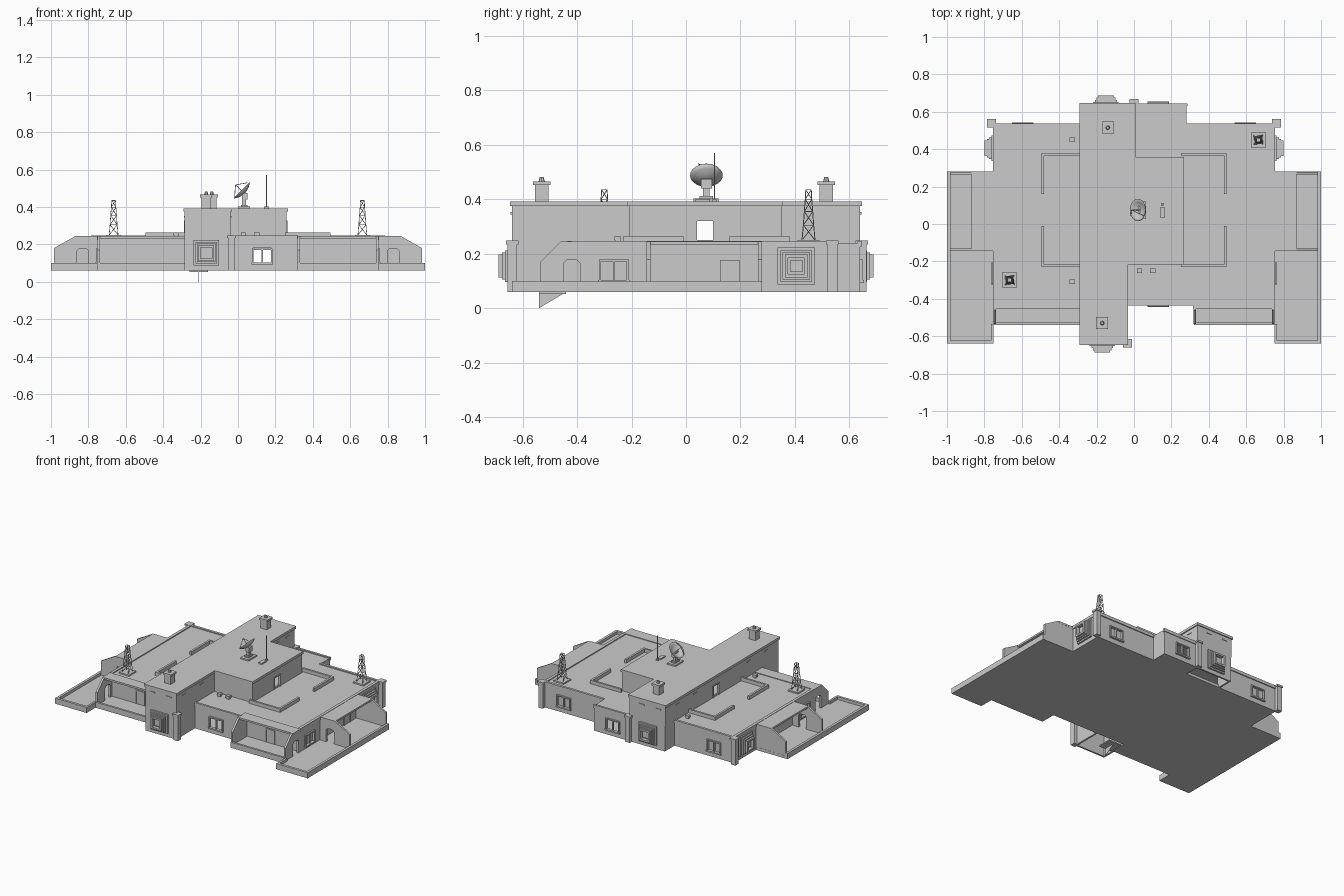
import bpy, bmesh, math
from mathutils import Vector, Matrix

if "Cube" in bpy.data.objects:
    bpy.data.objects.remove(bpy.data.objects["Cube"])


def finish(name, bm, loc=(0, 0, 0), rot=(0, 0, 0)):
    bmesh.ops.recalc_face_normals(bm, faces=bm.faces)
    me = bpy.data.meshes.new(name)
    bm.to_mesh(me)
    bm.free()
    ob = bpy.data.objects.new(name, me)
    ob.location, ob.rotation_euler = loc, rot
    bpy.context.collection.objects.link(ob)
    return ob


def boxes(name, items, loc=(0, 0, 0), turn=0):
    """One mesh from (x0, x1, y0, y1, z0, z1) boxes."""
    bm = bmesh.new()
    for x0, x1, y0, y1, z0, z1 in items:
        m = Matrix.Translation(((x0 + x1) / 2, (y0 + y1) / 2, (z0 + z1) / 2)) \
            @ Matrix.Diagonal((abs(x1 - x0), y1 - y0, z1 - z0, 1))
        bmesh.ops.create_cube(bm, size=1, matrix=m)
    return finish(name, bm, loc, (0, 0, math.radians(turn)))


def flip(items):
    return items + [(-b, -a, *r) for a, b, *r in items]


def prism(name, pts, vec):
    """Closed prism from a flat outline of 3D points."""
    bm = bmesh.new()
    f = bm.faces.new([bm.verts.new(p) for p in pts])
    r = bmesh.ops.extrude_face_region(bm, geom=[f])
    bmesh.ops.translate(bm, vec=vec, verts=[v for v in r['geom'] if isinstance(v, bmesh.types.BMVert)])
    return finish(name, bm)


def shell(name, pts, z0, z1, cutter):
    """Hollow walls with a roof, open below, with openings cut."""
    bm = bmesh.new()
    lo = [bm.verts.new((x, y, z0)) for x, y in pts]
    hi = [bm.verts.new((x, y, z1)) for x, y in pts]
    n = len(pts)
    for i in range(n):
        j = (i + 1) % n
        bm.faces.new((lo[i], lo[j], hi[j], hi[i]))
    bm.faces.new(hi)
    me = bpy.data.meshes.new(name)
    bm.to_mesh(me)
    bm.free()
    ob = bpy.data.objects.new(name, me)
    bpy.context.collection.objects.link(ob)
    s = ob.modifiers.new("thickness", 'SOLIDIFY')
    s.thickness, s.offset, s.use_even_offset = 0.012, -1, True
    b = ob.modifiers.new("openings", 'BOOLEAN')
    b.operation, b.solver, b.object = 'DIFFERENCE', 'EXACT', cutter
    cutter.hide_render = True
    cutter.hide_set(True)
    return ob


def rods(name, pairs, r, loc=(0, 0, 0)):
    bm = bmesh.new()
    for a, b in pairs:
        a, b = Vector(a), Vector(b)
        d = b - a
        m = Matrix.Translation((a + b) / 2) @ d.to_track_quat('Z', 'Y').to_matrix().to_4x4()
        bmesh.ops.create_cone(bm, cap_ends=True, segments=5, radius1=r, radius2=r, depth=d.length, matrix=m)
    return finish(name, bm, loc)


# Main hollow storeys
lower = [(-.75, -.37), (-.285, -.37), (-.285, -.64), (-.04, -.64), (-.04, -.43), (.32, -.43), (.32, -.37),
         (.75, -.37), (.75, .53), (.28, .53), (.28, .64), (-.28, .64), (-.28, .53), (-.75, .53)]
upper = [(-.285, -.64), (-.04, -.64), (-.04, -.21), (.26, -.21), (.26, .35), (0, .35), (0, .64), (-.285, .64)]
back_wins = [(.54, .65), (-.65, -.54)]
cut_low = boxes("window_cutter", [(.08, .18, -.48, -.38, .1, .18), (.08, .18, .6, .7, .1, .18)]
                + [(a, b, .49, .58, .1, .18) for a, b in back_wins]
                + flip([(.7, .8, -.315, -.215, .1, .175)]))
cut_up = boxes("door_cutter", [(-.35, .35, .04, .1, .25, .32)])
shell("ground_storey", lower, .06, .24, cut_low)
shell("upper_storey", upper, .24, .38, cut_up)


# Coping around the upper storey
def grow(pts, d):
    out = []
    for i, p in enumerate(pts):
        a, p, b = Vector(pts[i - 1]), Vector(p), Vector(pts[(i + 1) % len(pts)])
        e, f = (p - a).normalized(), (b - p).normalized()
        out.append((p.x + d * (e.y + f.y), p.y - d * (e.x + f.x)))
    return out


prism("upper_coping", [(x, y, .375) for x, y in grow(upper, .007)], (0, 0, .018))

# Floor slab, leaving the tower ends open below
boxes("floor_slab", flip([(.75, 1, -.64, .28, .06, .08)])
      + [(-.75, .75, -.37, .53, .06, .08), (-.285, .32, -.43, -.37, .06, .08),
         (.32, .75, -.54, -.37, .06, .08), (-.75, -.285, -.54, -.37, .06, .08),
         (0, .28, .53, .64, .06, .08)])
boxes("terrace_curb", flip([(.982, 1, -.64, .28, .06, .1), (.75, 1, -.64, -.622, .06, .1),
                            (.75, .765, -.64, -.535, .06, .1)])
      + [(.32, .75, -.54, -.525, .06, .1), (-.75, -.285, -.54, -.525, .06, .1)])
boxes("roof_rim", flip([(.735, .755, -.37, .535, .225, .247), (.28, .75, .52, .537, .225, .247)])
      + [(0, .285, .63, .645, .225, .247), (-.04, .32, -.435, -.42, .225, .247)])
boxes("terrace_roof", flip([(.75, .87, -.14, .28, .232, .245)])
      + [(.315, .755, -.455, -.37, .232, .245), (-.755, -.285, -.455, -.37, .232, .245)])


# Sloped terrace walls, with or without an arched doorway
def wing_profile(length, flat, low, door):
    pts = [(0, .06)]
    if door:
        a, b, t = *door, .178
        pts += [(a, .08), (a, t - .012), (a + .012, t), (b - .012, t), (b, t - .012), (b, .08)]
    return pts + [(length, .06), (length, low), (flat, .245), (0, .245)]


for s in (-1, 1):
    for y, door in ((-.145, (.05, .11)), (.265, None)):
        prism("side_terrace_wall", [(s * (.75 + d), y, z) for d, z in wing_profile(.235, .12, .18, door)], (0, .014, 0))
    prism("front_terrace_wall", [(s * .745 - .007, -.37 - d, z)
                                 for d, z in wing_profile(.165, .09, .17, (.02, .08))], (.014, 0, 0))
prism("inner_terrace_wall", [(.318, -.37 - d, z) for d, z in wing_profile(.165, .09, .17, None)], (.014, 0, 0))


# Windows: local -y points out of the wall
def window(x, y, turn, glass=True, w=.055, h=.04, z=.139):
    bars = [(-w, -w + .008, -.01, .008, -h, h), (w - .008, w, -.01, .008, -h, h),
            (-w, w, -.01, .008, h - .008, h), (-w - .003, w + .003, -.014, .008, -h - .006, -h + .004),
            (-.004, .004, -.006, .006, -h, h)]
    if glass:
        bars.append((-w, w, .006, .01, -h, h))
    boxes("window_frame", bars, (x, y, z), turn)


window(.13, -.43, 0, False)
window(.13, .64, 180, False)
for s in (-1, 1):
    window(s * .595, .53, 180)
    window(s * .75, -.265, s * 90)


# Doors inside the terraces
def door(x, y, turn):
    boxes("terrace_door", [(-.036, -.03, -.006, .004, .08, .175), (.03, .036, -.006, .004, .08, .175),
                           (-.036, .036, -.006, .004, .17, .178), (-.03, .03, -.002, .002, .08, .17)], (x, y, 0), turn)


for s in (-1, 1):
    door(s * .515, -.37, 0)
    door(s * .75, .16, s * 90)

# Stepped bay windows: nested square frames, each further out
for x, y, turn in ((-.17, -.64, 0), (-.15, .64, 180), (.75, .405, 90), (-.75, .405, -90)):
    parts = []
    for r, i, d in ((.068, .05, .012), (.058, .045, .024), (.05, .038, .036), (.042, .03, .048)):
        parts += [(-r, -i, -d, .002, -r, r), (i, r, -d, .002, -r, r),
                  (-i, i, -d, .002, i, r), (-i, i, -d, .002, -r, -i)]
    parts += [(-.032, .032, -.024, .002, -.032, .032), (-.022, .022, -.032, -.02, -.022, .022)]
    boxes("stepped_bay_window", parts, (x, y, .155), turn)

# Corner piers
for x, y in ((-.035, -.638), (0, .645), (.762, .538), (-.762, .538)):
    boxes("corner_pier", [(-.018, .018, -.018, .018, .06, .24), (-.023, .023, -.023, .023, .235, .248)], (x, y, 0))

# Low roof walls in four L shapes
boxes("roof_low_wall", flip([(.48, .495, .16, .38, .24, .265), (.25, .495, .366, .38, .24, .265),
                             (.48, .495, -.23, -.01, .24, .265), (.25, .495, -.23, -.216, .24, .265)]))

# Chimneys with caps
for x, y in ((-.14, .515), (-.17, -.53)):
    boxes("chimney", [(-.025, .025, -.025, .025, .385, .46), (-.032, .032, -.032, .032, .452, .466)], (x, y, 0))
    bm = bmesh.new()
    bmesh.ops.create_cone(bm, cap_ends=True, segments=8, radius1=.012, radius2=.007, depth=.018)
    finish("chimney_pot", bm, (x, y, .473))

# Small vents on the roof and slits under the coping
for x, y in ((.03, -.25), (.1, -.25), (-.33, .45), (-.33, -.31)):
    boxes("roof_vent", [(-.009, .009, -.009, .009, .238, .25), (-.014, .014, -.012, .012, .248, .263)], (x, y, 0))
boxes("vent_slits", [(x - .02, x + .02, y - .003, y + .003, .345, .353)
                     for x in (-.23, -.1) for y in (-.641, .641)]
      + [(x - .003, x + .003, y - .02, y + .02, .345, .353)
         for x, ys in ((-.039, (-.55, -.35)), (.001, (.45, .56)), (-.286, (-.5, -.3, .3, .5))) for y in ys])
boxes("upper_door_frame", [(x - .005, x + .005, a, b, c, d) for x in (-.285, .26)
                           for a, b, c, d in ((.033, .04, .24, .327), (.1, .107, .24, .327), (.033, .107, .32, .327))])

# Lattice masts
for x, y in ((.665, .45), (-.665, -.3)):
    boxes("mast_plinth", [(-.04, .04, -.04, .04, .236, .25)], (x, y, 0))
    levels = [(.25, .024), (.305, .019), (.355, .0155), (.4, .012), (.435, .01)]
    dirs = [(-1, -1), (1, -1), (1, 1), (-1, 1)]
    pairs = []
    for (za, ra), (zb, rb) in zip(levels, levels[1:]):
        for i, (a, b) in enumerate(dirs):
            c, d = dirs[(i + 1) % 4]
            pairs += [((a * ra, b * ra, za), (a * rb, b * rb, zb)),
                      ((a * ra, b * ra, za), (c * rb, d * rb, zb)),
                      ((a * rb, b * rb, zb), (c * rb, d * rb, zb))]
    rods("lattice_mast", pairs, .0017, (x, y, 0))

# Dish: paraboloid facing up and to the left
bm = bmesh.new()
prof = [bm.verts.new((r, 0, r * r * 6 - .02)) for r in (0, .015, .03, .045, .06)]
edges = [bm.edges.new(p) for p in zip(prof, prof[1:])]
bmesh.ops.spin(bm, geom=prof + edges, cent=(0, 0, 0), axis=(0, 0, 1), angle=2 * math.pi, steps=24)
bmesh.ops.remove_doubles(bm, verts=bm.verts, dist=1e-4)
for f in bm.faces:
    f.smooth = True
dish = finish("dish", bm, (.022, .075, .487), (0, -math.pi / 4, 0))
dish.modifiers.new("thickness", 'SOLIDIFY').thickness = .003
boxes("dish_mount", [(0, .065, .028, .12, .388, .403), (.015, .05, .05, .1, .4, .412),
                     (.022, .042, .063, .087, .41, .445), (.022, .05, .055, .095, .44, .475)])
rods("dish_feed", [((.03, .075, .475), (-.013, .075, .518)), ((-.018, .045, .455), (-.013, .075, .518)),
                   ((.05, .045, .53), (-.013, .075, .518))], .002)

# Whip antenna with its box
boxes("antenna_box", [(.138, .165, .035, .088, .388, .402), (.145, .16, .098, .112, .388, .402)])
rods("whip_antenna", [((.152, .105, .39), (.152, .105, .571))], .0025)

# Thin fin and plate under the front tower
prism("underside_fin", [(-.211, -.54, 0), (-.211, -.54, .06), (-.211, -.44, .06)], (.002, 0, 0))
boxes("underside_plate", [(-.26, -.16, -.54, -.44, .053, .061)])
